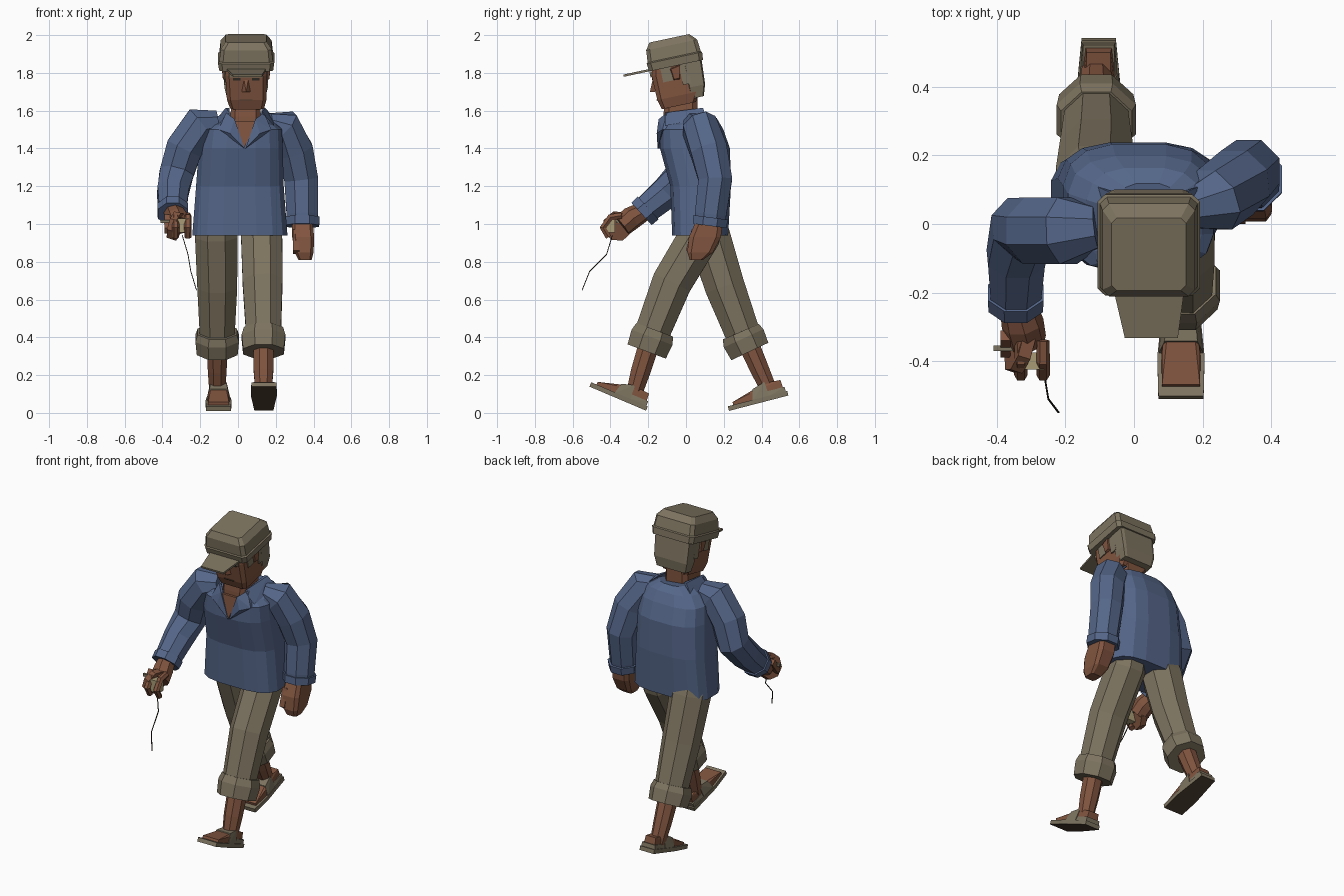
import bpy, bmesh, math
from mathutils import Vector, Matrix


def mat(name, r, g, b):
    m = bpy.data.materials.new(name)
    m.diffuse_color = (r, g, b, 1)
    return m


BLUE = mat("blue_cloth", 0.09, 0.133, 0.25)
SKIN = mat("brown_skin", 0.22, 0.09, 0.05)
TAN = mat("khaki", 0.205, 0.172, 0.115)
LEATHER = mat("dark_leather", 0.085, 0.055, 0.035)
PALE = mat("pale_wood", 0.40, 0.33, 0.18)
DARK = mat("dark_cord", 0.03, 0.026, 0.02)


def finish(name, bm, m, xf=None):
    if xf:
        bm.transform(xf)
    bmesh.ops.recalc_face_normals(bm, faces=bm.faces)
    me = bpy.data.meshes.new(name)
    bm.to_mesh(me)
    bm.free()
    me.materials.append(m)
    ob = bpy.data.objects.new(name, me)
    bpy.context.collection.objects.link(ob)
    return ob


def skin_rings(name, rings, m, xf=None):
    bm = bmesh.new()
    vs = [[bm.verts.new(p) for p in r] for r in rings]
    n = len(vs[0])
    for a, b in zip(vs, vs[1:]):
        for i in range(n):
            j = (i + 1) % n
            bm.faces.new((a[i], a[j], b[j], b[i]))
    bm.faces.new(vs[0])
    bm.faces.new(vs[-1])
    return finish(name, bm, m, xf)


def tube(name, path, m, n=8):
    """Tube along points (x, y, z, radius)."""
    P = [Vector(p[:3]) for p in path]
    rings = []
    for i, p in enumerate(P):
        t = (P[min(i + 1, len(P) - 1)] - P[max(i - 1, 0)]).normalized()
        u = Vector((0, 1, 0))
        u = (u - t * u.dot(t)).normalized()
        v = t.cross(u)
        angs = [(k + 0.5) * 2 * math.pi / n for k in range(n)]
        rings.append([p + (u * math.cos(a) + v * math.sin(a)) * path[i][3] for a in angs])
    return skin_rings(name, rings, m)


def loft(name, secs, m, corner=0.3, xf=None):
    """Chamfered rectangles (cx, cy, z, half_x, half_y) stacked in z."""
    rings = []
    for cx, cy, z, hx, hy in secs:
        ix, iy = hx * (1 - corner), hy * (1 - corner)
        pts = [(hx, -iy), (hx, iy), (ix, hy), (-ix, hy), (-hx, iy), (-hx, -iy), (-ix, -hy), (ix, -hy)]
        rings.append([(cx + x, cy + y, z) for x, y in pts])
    return skin_rings(name, rings, m, xf)


def hull(name, pts, m, xf=None):
    bm = bmesh.new()
    for p in pts:
        bm.verts.new(p)
    r = bmesh.ops.convex_hull(bm, input=bm.verts)
    loose = [g for g in r["geom_interior"] if isinstance(g, bmesh.types.BMVert)]
    bmesh.ops.delete(bm, geom=loose, context="VERTS")
    bmesh.ops.dissolve_limit(bm, angle_limit=0.02, verts=bm.verts, edges=bm.edges)
    return finish(name, bm, m, xf)


def box(name, x0, x1, y0, y1, z0, z1, m, xf=None):
    return hull(name, [(x, y, z) for x in (x0, x1) for y in (y0, y1) for z in (z0, z1)], m, xf)


# Shirt body: rings of (centre x, front y, back y, z, half width)
body = []
for cx, yf, yb, z, hx in [(0.01, -0.075, 0.225, 0.94, 0.255), (0.01, -0.085, 0.24, 1.2, 0.235),
                          (0.015, -0.14, 0.235, 1.4, 0.225), (0.02, -0.14, 0.20, 1.5, 0.215),
                          (0.03, -0.125, 0.165, 1.56, 0.17), (0.04, -0.115, 0.12, 1.59, 0.095)]:
    ring = []
    for k in range(16):
        a = (k + 0.5) * math.pi / 8
        c, s = math.cos(a), math.sin(a)
        x = cx + hx * math.copysign(abs(c) ** 0.65, c)
        y = (yf + yb) / 2 + (yb - yf) / 2 * math.copysign(abs(s) ** 0.65, s)
        ring.append((x, y, z - 0.035 * (z > 1.52 and s < 0)))
    body.append(ring)
skin_rings("shirt_body", body, BLUE)

# Open neckline and collar flaps
hull("neck_opening", [(x, y + d, z) for x, y, z in [(-0.03, -0.135, 1.545), (0.105, -0.135, 1.545),
     (0.03, -0.148, 1.40)] for d in (0, 0.02)], SKIN)
for s in (-1, 1):
    hull("collar_flap", [(0.037 + s * x, y + d, z) for x, y, z in
         [(0.003, -0.15, 1.40), (0.055, -0.145, 1.555), (0.10, -0.10, 1.59),
          (0.14, -0.125, 1.50), (0.08, -0.155, 1.48)] for d in (0, 0.02)], BLUE)
    hull("collar_side", [(0.04 + s * x, y, z) for x, y, z in
         [(0.085, -0.11, 1.59), (0.085, 0.09, 1.615), (0.105, 0.09, 1.615), (0.15, -0.11, 1.52),
          (0.15, 0.11, 1.56)]], BLUE)

# Sleeves with cuffs
tube("left_sleeve", [(0.16, 0.04, 1.53, 0.06), (0.235, 0.07, 1.52, 0.10), (0.30, 0.12, 1.39, 0.105),
                     (0.335, 0.155, 1.235, 0.097), (0.34, 0.13, 1.05, 0.09), (0.34, 0.125, 1.0, 0.085)], BLUE)
tube("left_sleeve_cuff", [(0.34, 0.131, 1.035, 0.10), (0.34, 0.125, 0.99, 0.097)], BLUE)
tube("right_sleeve", [(-0.11, -0.01, 1.54, 0.065), (-0.195, -0.02, 1.53, 0.105), (-0.285, -0.02, 1.40, 0.105),
                      (-0.325, -0.01, 1.27, 0.098), (-0.345, -0.10, 1.17, 0.09),
                      (-0.345, -0.23, 1.06, 0.077)], BLUE)
tube("right_sleeve_cuff", [(-0.345, -0.20, 1.085, 0.088), (-0.345, -0.235, 1.053, 0.086)], BLUE)

# Hanging hand
loft("left_hand", [(0.355, 0.055, 0.81, 0.035, 0.035), (0.35, 0.075, 0.85, 0.05, 0.068),
                   (0.345, 0.10, 0.93, 0.058, 0.085), (0.34, 0.125, 1.02, 0.055, 0.07)], SKIN)
hull("left_thumb", [(0.29 + x, y, z) for x in (0, 0.035) for y, z in
     [(0.03, 0.97), (0.06, 0.97), (0.0, 0.86), (0.03, 0.84)]], SKIN)

# Gripping hand with a small spool and its line
tube("right_wrist", [(-0.345, -0.21, 1.075, 0.05), (-0.325, -0.29, 1.03, 0.062), (-0.315, -0.34, 0.99, 0.06)], SKIN)
tube("right_palm", [(-0.35, -0.355, 0.995, 0.078), (-0.315, -0.365, 0.985, 0.08)], SKIN)
for i in range(2):
    x = -0.33 + i * 0.065
    tube("right_finger", [(x, -0.34, 1.045, 0.018), (x, -0.40, 1.035, 0.02), (x, -0.44, 0.98, 0.02),
                          (x, -0.41, 0.93, 0.018)], SKIN, 6)
hull("right_thumb", [(-0.39 + x, y, z) for x in (0, 0.03) for y, z in
     [(-0.31, 1.03), (-0.34, 1.05), (-0.39, 0.98), (-0.37, 0.95)]], SKIN)
box("spool", -0.325, -0.262, -0.425, -0.375, 0.955, 1.03, PALE)
box("spool_handle", -0.41, -0.30, -0.37, -0.355, 1.005, 1.022, TAN)
tube("line", [(-0.295, -0.39, 0.94, 0.003), (-0.265, -0.42, 0.84, 0.003), (-0.25, -0.51, 0.75, 0.003),
              (-0.22, -0.55, 0.65, 0.003)], DARK, 4)

# Trouser legs with rolled hems, and shins
tube("left_trouser", [(0.125, 0.10, 1.04, 0.11), (0.125, 0.075, 0.94, 0.118), (0.13, -0.075, 0.69, 0.114),
                      (0.135, -0.18, 0.42, 0.10), (0.135, -0.20, 0.35, 0.09)], TAN)
tube("left_rolled_hem", [(0.135, -0.165, 0.44, 0.112), (0.135, -0.18, 0.40, 0.125), (0.135, -0.208, 0.325, 0.117)], TAN)
tube("left_shin", [(0.135, -0.19, 0.38, 0.06), (0.135, -0.24, 0.22, 0.056), (0.135, -0.278, 0.09, 0.045)], SKIN)
tube("right_trouser", [(-0.115, 0.09, 1.04, 0.11), (-0.115, 0.12, 0.94, 0.122), (-0.11, 0.205, 0.67, 0.114),
                       (-0.11, 0.30, 0.42, 0.10), (-0.11, 0.325, 0.36, 0.09)], TAN)
tube("right_rolled_hem", [(-0.11, 0.29, 0.43, 0.112), (-0.11, 0.305, 0.395, 0.125), (-0.11, 0.338, 0.325, 0.117)], TAN)
tube("right_shin", [(-0.11, 0.325, 0.38, 0.06), (-0.11, 0.39, 0.23, 0.054), (-0.11, 0.445, 0.11, 0.045)], SKIN)

# Feet in open sandals, built from the heel towards -y and then pitched
for side, loc, pitch in (("left", (0.137, -0.212, 0.012), -23), ("right", (-0.103, 0.542, 0.092), 14.5)):
    xf = Matrix.Translation(loc) @ Matrix.Rotation(math.radians(pitch), 4, "X")
    plan = [(0.05, 0), (0.055, -0.1), (0.069, -0.2), (0.066, -0.325)]
    sole = hull(side + "_sandal_sole", [(s * x, y, z) for x, y in plan for s in (-1, 1) for z in (0, 0.025)], TAN, xf)
    sole.data.materials.append(LEATHER)
    down = xf.to_3x3() @ Vector((0, 0, -1))
    for f in sole.data.polygons:
        if f.normal.dot(down) > 0.9:
            f.material_index = 1
    hull(side + "_foot", [(s * x, y, z) for s in (-1, 1) for x, y, z in
         [(0.04, -0.015, 0.02), (0.035, -0.02, 0.09), (0.035, -0.11, 0.095), (0.055, -0.2, 0.06),
          (0.055, -0.295, 0.04), (0.055, -0.295, 0.02), (0.058, -0.18, 0.02)]], SKIN, xf)
    hull(side + "_sandal_strap", [(s * x, y, z) for s in (-1, 1) for x, y, z in
         [(0.058, -0.1, 0.02), (0.042, -0.105, 0.102), (0.048, -0.175, 0.08), (0.066, -0.19, 0.02)]], TAN, xf)
    hull(side + "_heel_strap", [(s * x, y, z) for s in (-1, 1) for x, y, z in
         [(0.048, -0.008, 0.02), (0.045, -0.008, 0.05), (0.047, -0.11, 0.05), (0.055, -0.11, 0.02)]], TAN, xf)

# Neck
loft("neck", [(0.04, -0.03, 1.50, 0.08, 0.09), (0.04, -0.03, 1.57, 0.08, 0.09), (0.042, -0.025, 1.68, 0.075, 0.085)], SKIN)

# Head group, tilted forward about its own centre
H = Matrix.Translation((0.043, -0.055, 1.85)) @ Matrix.Rotation(math.radians(12), 4, "X")
loft("head", [(0.005, -0.03, -0.222, 0.09, 0.092), (0.003, -0.02, -0.17, 0.105, 0.115),
              (0, -0.01, -0.04, 0.11, 0.128), (0, 0, 0.02, 0.11, 0.12)], SKIN, 0.18, H)
hull("nose", [(-0.012, -0.135, -0.055), (0.012, -0.135, -0.055), (-0.028, -0.13, -0.125),
              (0.028, -0.13, -0.125), (0, -0.165, -0.12)], SKIN, H)
box("brow", -0.09, 0.09, -0.145, -0.13, -0.045, -0.015, TAN, H)
box("mouth", -0.035, 0.035, -0.139, -0.12, -0.171, -0.166, LEATHER, H)
loft("back_hair", [(0, 0.075, -0.20, 0.10, 0.035), (0, 0.085, -0.14, 0.115, 0.045),
                   (0, 0.09, 0.01, 0.12, 0.05)], TAN, 0.15, H)
for s in (-1, 1):
    box("side_hair", s * 0.09, s * 0.117, 0.015, 0.06, -0.12, 0.01, TAN, H)
    box("sideburn", s * 0.09, s * 0.115, -0.085, -0.03, -0.085, 0.01, TAN, H)
    hull("ear", [(s * x, y, z) for x, y, z in [(0.1, -0.04, -0.02), (0.1, 0.018, -0.01), (0.1, -0.03, -0.085),
         (0.1, 0.005, -0.09), (0.128, -0.03, -0.025), (0.13, 0.02, -0.015), (0.122, -0.025, -0.08),
         (0.124, 0.005, -0.08)]], SKIN, H)
    box("eye", s * 0.03, s * 0.07, -0.139, -0.12, -0.062, -0.05, DARK, H)

# Flat cap with its peak
loft("cap", [(0, 0, -0.012, 0.143, 0.146), (0, 0, 0.03, 0.149, 0.15), (0, 0, 0.036, 0.142, 0.144),
             (0, 0, 0.10, 0.135, 0.138), (0, -0.005, 0.137, 0.108, 0.108)], TAN, 0.14, H)
hull("cap_peak", [(x, y, z) for x, y in [(-0.105, -0.13), (0.105, -0.13), (-0.07, -0.283), (0.085, -0.283)]
                  for z in (-0.012, 0.0)], TAN, H)
